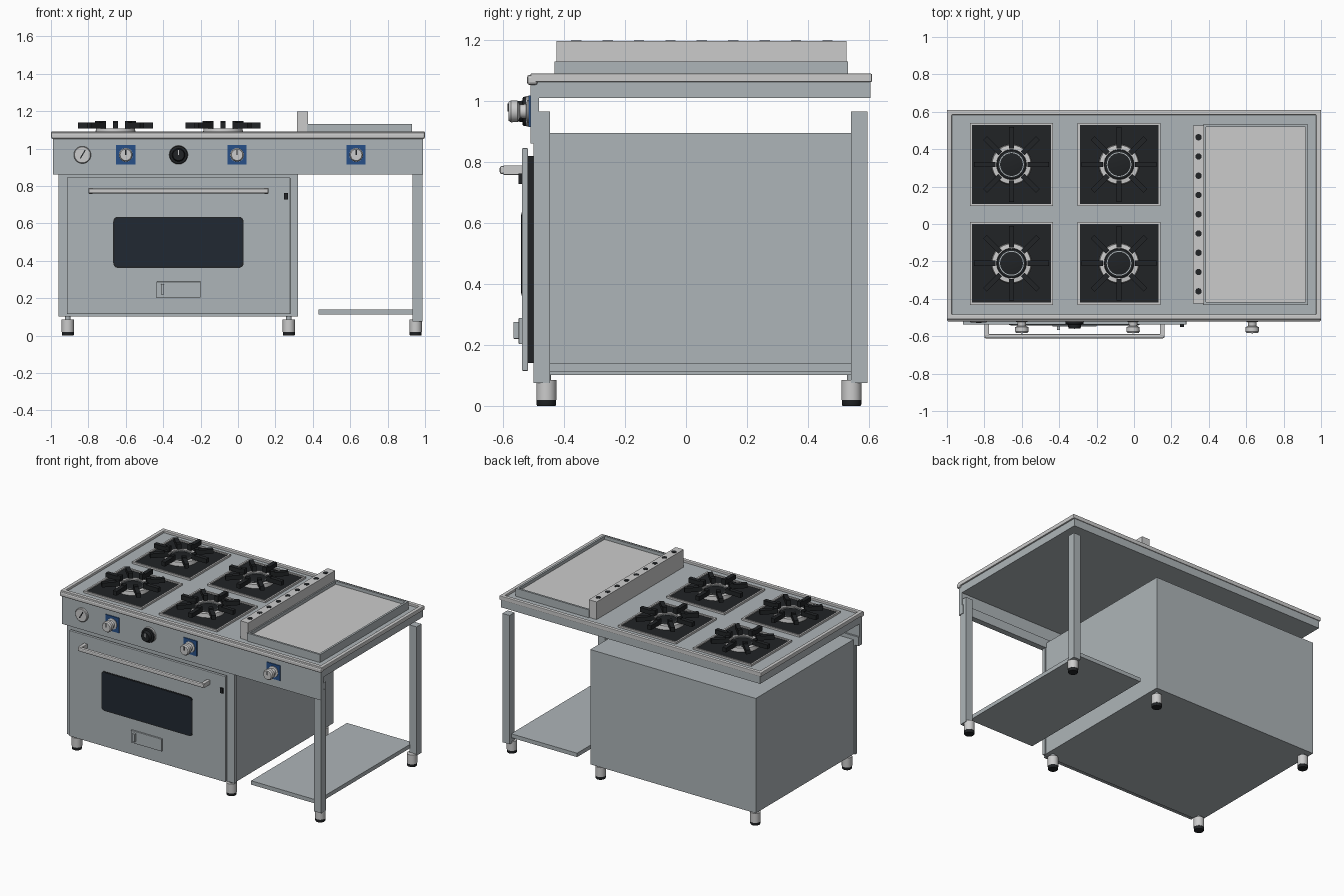
import bpy, bmesh
from math import pi, cos, sin, radians
from mathutils import Matrix, Vector

if "Cube" in bpy.data.objects:
    bpy.data.objects.remove(bpy.data.objects["Cube"])


def mat(name, r, g, b):
    m = bpy.data.materials.new(name)
    m.diffuse_color = (r, g, b, 1)
    m.use_nodes = True
    m.node_tree.nodes["Principled BSDF"].inputs["Base Color"].default_value = m.diffuse_color
    return m


STEEL = mat("steel", 0.42, 0.46, 0.48)
LIGHT = mat("bright_steel", 0.68, 0.69, 0.69)
BLACK = mat("black_iron", 0.015, 0.017, 0.019)
BLUE = mat("blue_plate", 0.02, 0.08, 0.25)
GLASS = mat("dark_glass", 0.015, 0.022, 0.032)


def finish(name, bm, m, bevel=0, smooth=False):
    bmesh.ops.recalc_face_normals(bm, faces=bm.faces)
    me = bpy.data.meshes.new(name)
    bm.to_mesh(me)
    bm.free()
    ob = bpy.data.objects.new(name, me)
    bpy.context.collection.objects.link(ob)
    me.materials.append(m)
    if bevel:
        b = ob.modifiers.new("bevel", 'BEVEL')
        b.width, b.segments = bevel, 2
    if smooth:
        bpy.ops.object.select_all(action='DESELECT')
        ob.select_set(True)
        bpy.context.view_layer.objects.active = ob
        bpy.ops.object.shade_smooth_by_angle(angle=radians(35))
    return ob


def add_box(bm, x, y, z, rot=Matrix()):
    c = Vector((sum(x) / 2, sum(y) / 2, sum(z) / 2))
    s = Matrix.Diagonal((x[1] - x[0], y[1] - y[0], z[1] - z[0], 1))
    bmesh.ops.create_cube(bm, size=1, matrix=rot @ Matrix.Translation(c) @ s)


def box(name, x, y, z, m=STEEL, bevel=0):
    bm = bmesh.new()
    add_box(bm, x, y, z)
    return finish(name, bm, m, bevel)


def lathe(name, profile, loc, m, axis='Z', n=32, closed=False):
    """Spin (radius, height) points; axis 'Y' points the height toward the front."""
    bm = bmesh.new()
    rings = [[bm.verts.new((r * cos(2 * pi * i / n), r * sin(2 * pi * i / n), h))
              for i in range(n)] for r, h in profile]
    pairs = list(zip(rings, rings[1:])) + ([(rings[-1], rings[0])] if closed else [])
    for a, b in pairs:
        for i in range(n):
            j = (i + 1) % n
            bm.faces.new((a[i], a[j], b[j], b[i]))
    if not closed:
        bm.faces.new(rings[0])
        bm.faces.new(rings[-1])
    t = Matrix.Translation(loc)
    if axis == 'Y':
        t = t @ Matrix.Rotation(pi / 2, 4, 'X')
    bm.transform(t)
    return finish(name, bm, m, smooth=True)


def frame(name, x, y, z, w, m=STEEL, bevel=0):
    """Rectangular rim of width w."""
    bm = bmesh.new()
    loops = []
    for d, h in ((0, z[0]), (0, z[1]), (w, z[1]), (w, z[0])):
        loops.append([bm.verts.new(p) for p in (
            (x[0] + d, y[0] + d, h), (x[1] - d, y[0] + d, h),
            (x[1] - d, y[1] - d, h), (x[0] + d, y[1] - d, h))])
    for k in range(4):
        a, b = loops[k], loops[(k + 1) % 4]
        for i in range(4):
            j = (i + 1) % 4
            bm.faces.new((a[i], a[j], b[j], b[i]))
    return finish(name, bm, m, bevel)


# Worktop with raised rim and rounded front nose
box("worktop", (-0.99, 0.99), (-0.5, 0.605), (1.01, 1.075))
frame("worktop_rim", (-1, 1), (-0.51, 0.61), (1.062, 1.09), 0.026, LIGHT, 0.004)
box("worktop_nose", (-1, 1), (-0.522, -0.486), (1.052, 1.086), LIGHT, 0.01)

# Control panel with a thicker lower lip
box("control_panel", (-0.99, 0.99), (-0.51, -0.482), (0.86, 1.055))
box("control_panel_lip", (-0.99, 0.99), (-0.505, -0.47), (0.86, 0.922))

# Oven body
box("oven_body", (-0.95, 0.315), (-0.48, 0.595), (0.102, 0.895))
box("oven_front_frame", (-0.96, 0.322), (-0.497, -0.475), (0.102, 0.862))

# Oven door, window, handle, vent plate and latch
box("oven_door", (-0.915, 0.28), (-0.538, -0.518), (0.115, 0.845), STEEL, 0.003)
box("door_spacer", (-0.88, 0.245), (-0.52, -0.495), (0.14, 0.82), BLACK)


def rounded_panel(name, x, z, y, r, m):
    bm = bmesh.new()
    vs = []
    for cx, cz, a0 in ((x[1] - r, z[1] - r, 0), (x[0] + r, z[1] - r, 90),
                       (x[0] + r, z[0] + r, 180), (x[1] - r, z[0] + r, 270)):
        for k in range(7):
            a = radians(a0 + 15 * k)
            vs.append(bm.verts.new((cx + r * cos(a), y[1], cz + r * sin(a))))
    f = bm.faces.new(vs)
    ext = bmesh.ops.extrude_face_region(bm, geom=[f])["geom"]
    bmesh.ops.translate(bm, vec=(0, y[0] - y[1], 0),
                        verts=[v for v in ext if isinstance(v, bmesh.types.BMVert)])
    return finish(name, bm, m)


rounded_panel("window_seal", (-0.667, 0.03), (0.362, 0.635), (-0.540, -0.53), 0.025, BLACK)
rounded_panel("oven_window", (-0.66, 0.023), (0.369, 0.628), (-0.542, -0.53), 0.02, GLASS)
box("door_handle", (-0.8, 0.163), (-0.611, -0.588), (0.76, 0.787), LIGHT, 0.007)
for x in (-0.8, 0.138):
    box("handle_bracket", (x, x + 0.025), (-0.6, -0.536), (0.758, 0.789), LIGHT, 0.003)
box("vent_plate", (-0.435, -0.2), (-0.549, -0.536), (0.203, 0.288), STEEL, 0.002)
box("vent_slider", (-0.412, -0.396), (-0.566, -0.545), (0.22, 0.275), STEEL, 0.002)
box("door_latch", (0.246, 0.267), (-0.55, -0.536), (0.728, 0.762), BLACK)

# Open stand: legs and shelf
for y in (-0.5, 0.541):
    box("stand_leg", (0.932, 0.986), (y, y + 0.054), (0.075, 0.965))
box("lower_shelf", (0.43, 0.935), (-0.47, 0.575), (0.113, 0.14))

# Adjustable feet
for x in (-0.91, 0.272, 0.95):
    for y in (-0.458, 0.543):
        lathe("foot_sleeve", [(0.033, 0.02), (0.033, 0.085)], (x, y, 0), LIGHT)
        lathe("foot_pad", [(0.03, 0), (0.032, 0.004), (0.032, 0.021)], (x, y, 0), BLACK)
        if x < 0.9:
            lathe("foot_stem", [(0.015, 0.08), (0.015, 0.11)], (x, y, 0), STEEL)

# Burners: tray, ring, cap and eight-armed pan support
for bx in (-0.655, -0.08):
    for by in (0.318, -0.21):
        h = 0.222
        frame("burner_tray_edge", (bx - h, bx + h), (by - h, by + h), (1.07, 1.088), 0.012, LIGHT)
        box("burner_tray", (bx - 0.212, bx + 0.212), (by - 0.212, by + 0.212), (1.07, 1.08), BLACK)
        lathe("burner_ring", [(0.108, 1.08), (0.104, 1.106), (0.08, 1.108), (0.08, 1.08)],
              (bx, by, 0), LIGHT, closed=True)
        lathe("burner_cap", [(0.078, 1.078), (0.078, 1.1), (0.066, 1.104)], (bx, by, 0), BLACK)
        lathe("burner_cap_rim", [(0.066, 1.1), (0.066, 1.108), (0.061, 1.108), (0.061, 1.1)],
              (bx, by, 0), STEEL, closed=True)
        bm = bmesh.new()
        for k in range(8):
            rot = Matrix.Translation((bx, by, 0)) @ Matrix.Rotation(k * pi / 4, 4, 'Z')
            add_box(bm, (0.085, 0.2), (-0.014, 0.014), (1.108, 1.138), rot)
            add_box(bm, (0.085, 0.11), (-0.014, 0.014), (1.108, 1.146), rot)
        finish("pan_support", bm, BLACK)

# Griddle with plate, rim and drilled splash rail
box("griddle_plate", (0.37, 0.918), (-0.425, 0.525), (1.07, 1.108), LIGHT)
frame("griddle_rim", (0.37, 0.93), (-0.432, 0.532), (1.07, 1.13), 0.014, STEEL)
box("griddle_rail", (0.315, 0.375), (-0.424, 0.526), (1.07, 1.197), LIGHT)
for k in range(9):
    lathe("rail_hole", [(0.017, 1.19), (0.017, 1.1985)], (0.345, -0.36 + 0.103 * k, 0), BLACK, n=20)

# Thermometer and thermostat dials
Z = 0.966
lathe("gauge", [(0.046, 0.505), (0.046, 0.522), (0.042, 0.526)], (-0.832, 0, Z), LIGHT, 'Y')
bm = bmesh.new()
add_box(bm, (-0.003, 0.003), (-0.529, -0.525), (-0.022, 0.03),
        Matrix.Translation((-0.832, 0, Z)) @ Matrix.Rotation(radians(30), 4, 'Y'))
finish("gauge_needle", bm, BLACK)
lathe("dial_bezel", [(0.05, 0.505), (0.05, 0.522), (0.046, 0.526)], (-0.318, 0, Z), LIGHT, 'Y')
lathe("dial_knob", [(0.049, 0.524), (0.047, 0.535), (0.035, 0.537), (0.033, 0.556), (0.03, 0.56)],
      (-0.318, 0, Z), BLACK, 'Y')
box("dial_mark", (-0.321, -0.315), (-0.562, -0.558), (Z, Z + 0.026), LIGHT)

# Gas knobs on blue plates
for x in (-0.6, -0.005, 0.632):
    box("knob_plate", (x - 0.051, x + 0.051), (-0.516, -0.505), (Z - 0.052, Z + 0.052), BLUE)
    lathe("gas_knob", [(0.037, 0.51), (0.037, 0.521), (0.024, 0.524), (0.022, 0.545),
                       (0.035, 0.552), (0.036, 0.574), (0.03, 0.583)], (x, 0, Z), LIGHT, 'Y')
    box("knob_mark", (x - 0.003, x + 0.003), (-0.585, -0.58), (Z, Z + 0.026), BLACK)
